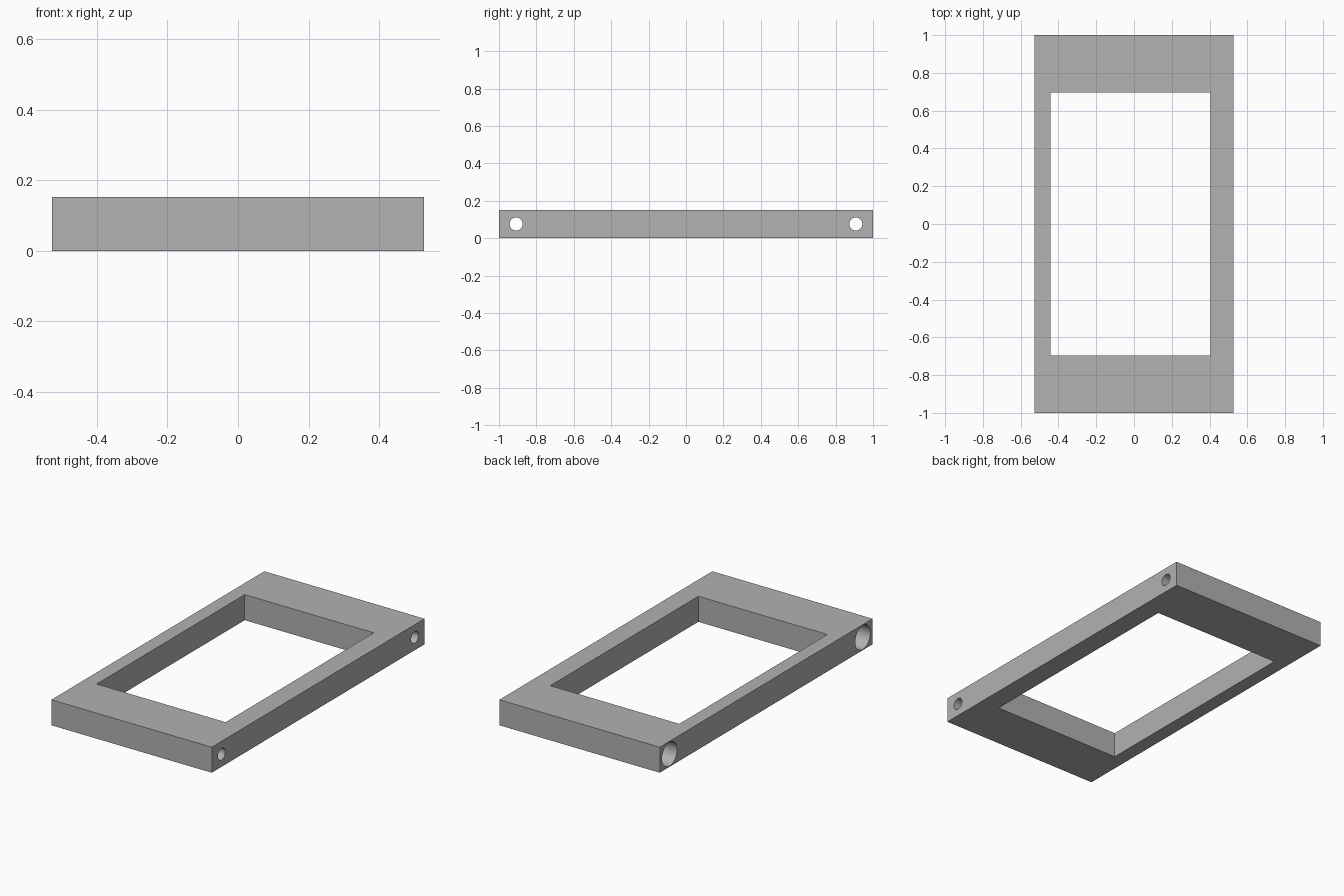
import bpy
import math

default = bpy.data.objects.get("Cube")
if default:
    bpy.data.objects.remove(default, do_unlink=True)

WIDTH, LENGTH, HEIGHT = 1.055, 2.0, 0.152
HOLE_Y = 0.908

grey = bpy.data.materials.new("plain grey")
grey.use_nodes = True
colour = (0.445, 0.445, 0.445, 1)
grey.diffuse_color = colour
grey.node_tree.nodes["Principled BSDF"].inputs["Base Color"].default_value = colour


def block(name, x0, x1, y0, y1, z0, z1):
    bpy.ops.mesh.primitive_cube_add(size=1, location=((x0 + x1) / 2, (y0 + y1) / 2, (z0 + z1) / 2))
    ob = bpy.context.object
    ob.name = name
    ob.scale = (x1 - x0, y1 - y0, z1 - z0)
    bpy.ops.object.transform_apply(location=False, rotation=False, scale=True)
    ob.data.materials.append(grey)
    return ob


def bore(name, radius, x0, x1, y):
    bpy.ops.mesh.primitive_cylinder_add(
        vertices=48, radius=radius, depth=x1 - x0,
        location=((x0 + x1) / 2, y, HEIGHT / 2), rotation=(0, math.pi / 2, 0))
    ob = bpy.context.object
    ob.name = name
    ob.data.materials.append(grey)
    return ob


def cut(target, cutter):
    mod = target.modifiers.new(cutter.name, 'BOOLEAN')
    mod.operation = 'DIFFERENCE'
    mod.solver = 'EXACT'
    mod.object = cutter
    bpy.context.view_layer.objects.active = target
    bpy.ops.object.modifier_apply(modifier=mod.name)
    bpy.data.objects.remove(cutter, do_unlink=True)


# Rectangular frame with an off-centre window
half = WIDTH / 2
frame = block("frame", -half, half, -LENGTH / 2, LENGTH / 2, 0, HEIGHT)
cut(frame, block("window", -0.443, 0.406, -0.696, 0.696, -0.1, HEIGHT + 0.1))

# Screw holes across both end bars, widened from the right side
for y in (-HOLE_Y, HOLE_Y):
    cut(frame, bore("screw_hole", 0.035, -half - 0.1, half + 0.1, y))
    cut(frame, bore("head_bore", 0.071, -half - 0.1, 0.0, y))

# Smooth bores, crisp edges
bpy.ops.object.select_all(action='DESELECT')
frame.select_set(True)
bpy.context.view_layer.objects.active = frame
bpy.ops.object.shade_smooth_by_angle(angle=math.radians(30))
